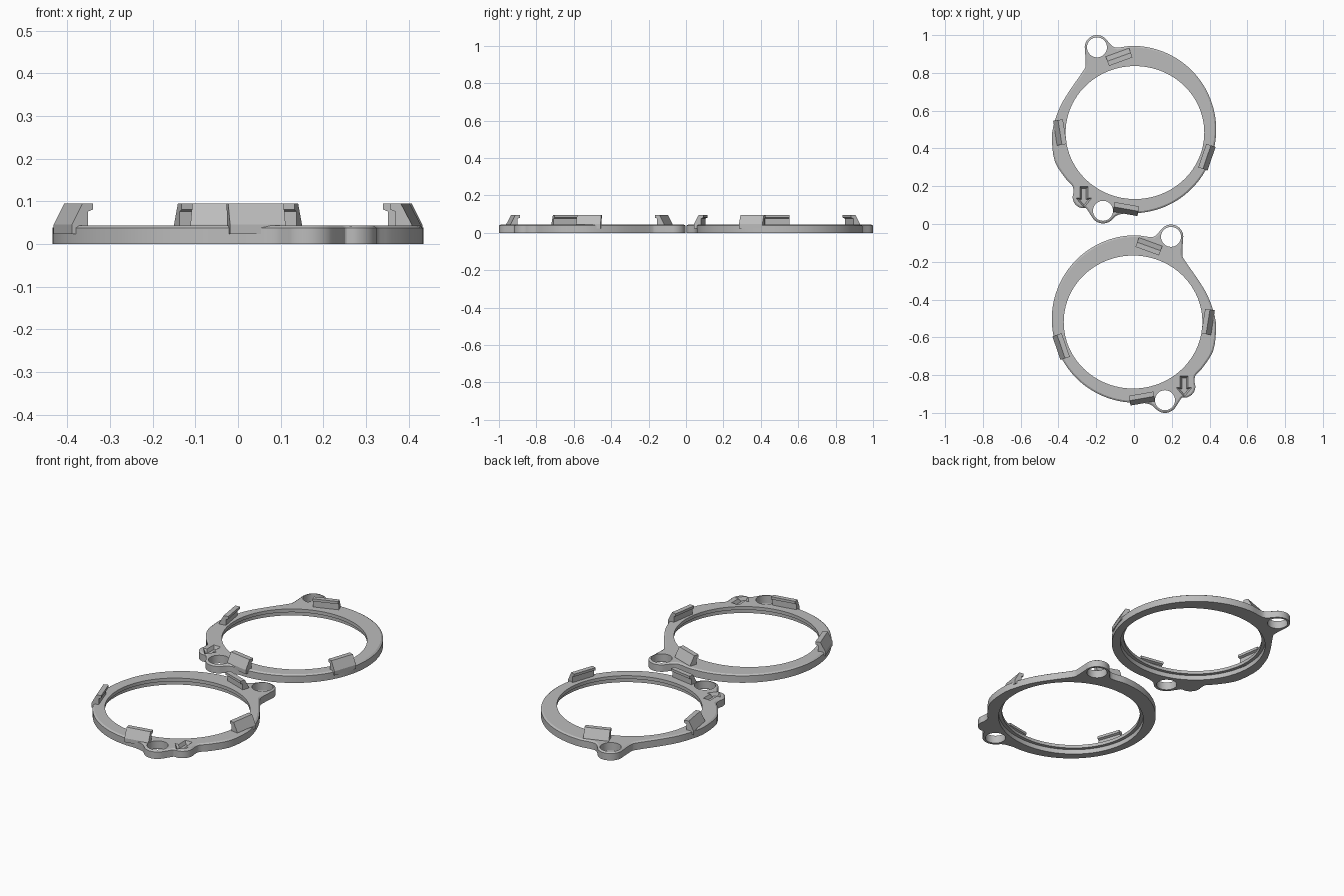
import bpy, bmesh, math
from mathutils import Vector, Matrix

if "Cube" in bpy.data.objects:
    bpy.data.objects.remove(bpy.data.objects["Cube"])

grey = bpy.data.materials.new("plastic_grey")
grey.diffuse_color = (0.5, 0.5, 0.5, 1)
grey.use_nodes = True
grey.node_tree.nodes["Principled BSDF"].inputs["Base Color"].default_value = grey.diffuse_color
TOP = 0.044


def arc(cx, cy, r, a0, a1, n):
    """Points along a circular arc, angles in degrees."""
    angs = [math.radians(a0 + (a1 - a0) * i / n) for i in range(n + 1)]
    return [(cx + r * math.cos(a), cy + r * math.sin(a)) for a in angs]


def smooth(pts, steps=3):
    """Closed Catmull-Rom curve through the points."""
    p, n, out = [Vector(q) for q in pts], len(pts), []
    for i in range(n):
        a, b, c, d = p[i - 1], p[i], p[(i + 1) % n], p[(i + 2) % n]
        for k in range(steps):
            t = k / steps
            out.append(0.5 * (2 * b + (c - a) * t + (2 * a - 5 * b + 4 * c - d) * t * t
                              + (3 * b - a - 3 * c + d) * t ** 3))
    return out


def inset(pts, d):
    """Clockwise loop moved inward by d with mitred corners."""
    p, out = [Vector(q) for q in pts], []
    for i in range(len(p)):
        e, f = (p[i] - p[i - 1]).normalized(), (p[(i + 1) % len(p)] - p[i]).normalized()
        m, k = Vector((e.y, -e.x)), Vector((f.y, -f.x))
        out.append(p[i] + (m + k) * d / max(0.4, 1 + m.dot(k)))
    return out


def stack(name, pts, levels):
    """Solid from one outline repeated at (z, inset) levels."""
    bm = bmesh.new()
    loops = [[bm.verts.new((q[0], q[1], z)) for q in inset(pts, d)] for z, d in levels]
    n = len(pts)
    for lo, hi in zip(loops, loops[1:]):
        for i in range(n):
            bm.faces.new((lo[i], lo[(i + 1) % n], hi[(i + 1) % n], hi[i]))
    bm.faces.new(loops[0])
    bm.faces.new(loops[-1])
    bmesh.ops.recalc_face_normals(bm, faces=bm.faces)
    return add(name, bm)


def add(name, bm):
    me = bpy.data.meshes.new(name)
    bm.to_mesh(me)
    bm.free()
    me.materials.append(grey)
    ob = bpy.data.objects.new(name, me)
    bpy.context.collection.objects.link(ob)
    return ob


def cut(ob, cutter):
    """Subtract the cutter and remove it."""
    mod = ob.modifiers.new("cut", 'BOOLEAN')
    mod.object, mod.operation, mod.solver = cutter, 'DIFFERENCE', 'EXACT'
    bpy.context.view_layer.update()
    me = bpy.data.meshes.new_from_object(ob.evaluated_get(bpy.context.evaluated_depsgraph_get()))
    ob.modifiers.clear()
    ob.data = me
    bpy.data.objects.remove(cutter)


def ellipse(cx, cy, rx, ry, n):
    return [(cx + rx * x, cy + ry * y) for x, y in arc(0, 0, 1, 360, 360 / n, n - 1)]


# Outline: round body, two screw tabs and a bump for the arrow
outline = smooth(
    arc(-0.008, 0, 0.443, 92, -93, 40)
    + [(-0.085, -0.452)] + arc(-0.164, -0.430, 0.067, -40, -150, 8)
    + [(-0.245, -0.428)] + arc(-0.265, -0.357, 0.060, -80, -200, 6)
    + [(-0.325, -0.300), (-0.360, -0.262), (-0.418, -0.172), (-0.434, -0.066), (-0.428, 0.013),
       (-0.392, 0.119), (-0.339, 0.209), (-0.268, 0.311), (-0.256, 0.345)]
    + arc(-0.196, 0.435, 0.065, 190, 45, 10) + [(-0.115, 0.442), (-0.085, 0.434)])

ARROW = [(-0.021, 0.055), (0.021, 0.055), (0.021, -0.005), (0.042, -0.005),
         (0, -0.056), (-0.042, -0.005), (-0.021, -0.005)]

# Clip positions and the angle each one faces outward
CLIPS = [(-0.079, 0.384, 110), (-0.392, -0.015, 189), (0.386, -0.146, -19), (-0.042, -0.421, 260)]
# Clip section: outward distance and height, with a hook on the inner side
HOOK = [(0.026, 0.024), (0.026, 0.046), (0.0, 0.095), (-0.026, 0.095),
        (-0.026, 0.081), (-0.013, 0.076), (-0.013, 0.024)]


def clip(name, x, y, deg):
    bm = bmesh.new()
    ends = [[bm.verts.new((u, s * 0.066, z)) for u, z in HOOK] for s in (-1, 1)]
    n = len(HOOK)
    for i in range(n):
        bm.faces.new((ends[0][i], ends[0][(i + 1) % n], ends[1][(i + 1) % n], ends[1][i]))
    for e in ends:
        bm.faces.new(e)
    bm.transform(Matrix.Translation((x, y, 0)) @ Matrix.Rotation(math.radians(deg), 4, 'Z'))
    bmesh.ops.recalc_face_normals(bm, faces=bm.faces)
    return add(name, bm)


def place(ob, mirrored, offset):
    """Mirror in x if asked and move into position."""
    m = Matrix.Translation((0, offset, 0))
    if mirrored:
        m = m @ Matrix.Scale(-1, 4, (1, 0, 0))
    ob.data.transform(m)
    if mirrored:
        ob.data.flip_normals()


for side, mirrored, offset in (("back", False, 0.5), ("front", True, -0.503)):
    ring = stack(side + "_ring", outline, [(0, 0), (0.038, 0), (TOP, 0.009)])
    # Main opening with a lip at the top, wider below
    cut(ring, stack("opening", ellipse(0.005, -0.016, 0.367, 0.352, 96), [(-0.1, 0), (0.1, 0)]))
    cut(ring, stack("recess", ellipse(0.005, -0.016, 0.385, 0.370, 96), [(-0.1, 0), (0.026, 0)]))
    # Screw holes
    for hx, hy in ((-0.196, 0.435), (-0.164, -0.430)):
        cut(ring, stack("screw_hole", ellipse(hx, hy, 0.053, 0.053, 32), [(-0.1, 0), (0.1, 0)]))
    # Engraved direction arrow
    arrow = [(x - 0.265, y - 0.357) for x, y in ARROW]
    cut(ring, stack("arrow_cutter", arrow, [(0.026, 0.009), (TOP, 0), (0.06, 0)]))
    place(ring, mirrored, offset)
    bpy.ops.object.select_all(action='DESELECT')
    ring.select_set(True)
    bpy.context.view_layer.objects.active = ring
    bpy.ops.object.shade_smooth_by_angle(angle=math.radians(25))
    for i, c in enumerate(CLIPS):
        place(clip(f"{side}_clip_{i + 1}", *c), mirrored, offset)
